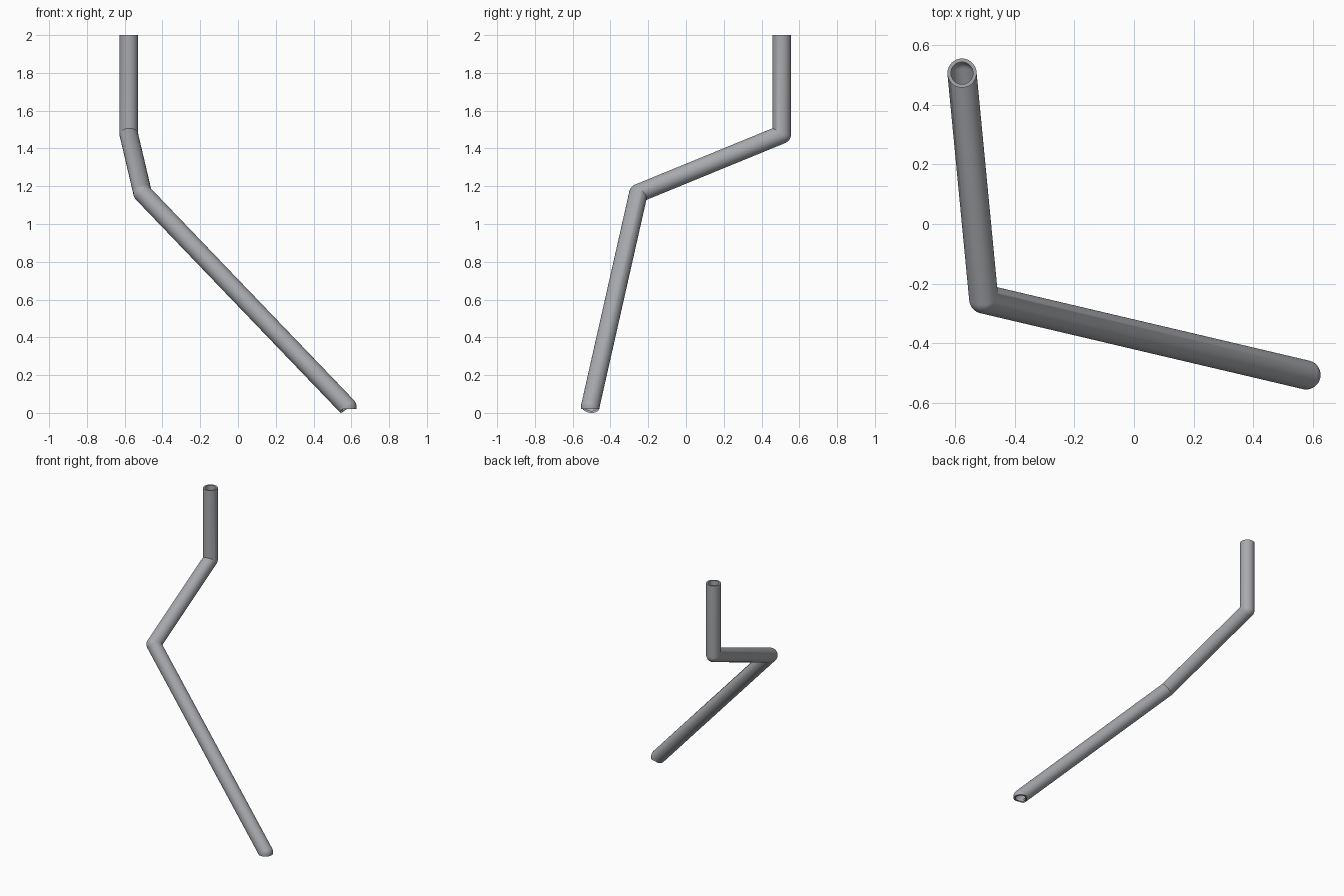
import bpy, bmesh, math
from mathutils import Vector, Quaternion

if "Cube" in bpy.data.objects:
    bpy.data.objects.remove(bpy.data.objects["Cube"])

R_OUT, R_IN = 0.049, 0.037
SIDES, TURN_STEPS = 48, 8
PATH = [Vector(p) for p in ((-0.578, 0.507, 2.0),
                            (-0.578, 0.507, 1.474),
                            (-0.505, -0.252, 1.163),
                            (0.578, -0.507, 0.034),
                            (0.578, -0.507, 0.021))]
CIRCLE = [Vector((math.cos(a), math.sin(a), 0))
          for a in (2 * math.pi * i / SIDES for i in range(SIDES))]


def sections(path, radius):
    """Point rings along the path: elbows round on the outside, mitred on the inside."""
    dirs = [(b - a).normalized() for a, b in zip(path, path[1:])]
    q = Vector((0, 0, 1)).rotation_difference(dirs[0])
    out = [[path[0] + q @ c * radius for c in CIRCLE]]
    for i, p in enumerate(path[1:-1]):
        a, b = dirs[i], dirs[i + 1]
        turn = a.rotation_difference(b)
        n, m = a + b, b - a
        mitred = i < len(path) - 3      # the stubby foot end stays unmitred
        for k in range(TURN_STEPS + 1):
            step = Quaternion().slerp(turn, k / TURN_STEPS)
            pts = []
            for c in CIRCLE:
                o = q @ c * radius
                if mitred and o.dot(m) > 0:
                    pts.append(p + o - a * (o.dot(n) / a.dot(n)))
                else:
                    pts.append(p + step @ o)
            out.append(pts)
        q = turn @ q
    out.append([path[-1] + q @ c * radius for c in CIRCLE])
    return out


def bridge(bm, a, b):
    for i in range(SIDES):
        j = (i + 1) % SIDES
        bm.faces.new((a[i], a[j], b[j], b[i]))


# Bent hollow pipe: outer wall, bore and two annular ends
bm = bmesh.new()
outer = [[bm.verts.new(p) for p in s] for s in sections(PATH, R_OUT)]
inner = [[bm.verts.new(p) for p in s] for s in sections(PATH, R_IN)]
for a, b in zip(outer, outer[1:]):
    bridge(bm, a, b)
for a, b in zip(inner, inner[1:]):
    bridge(bm, b, a)
bridge(bm, inner[0], outer[0])
bridge(bm, outer[-1], inner[-1])
bmesh.ops.remove_doubles(bm, verts=bm.verts, dist=1e-5)

mesh = bpy.data.meshes.new("bent_pipe")
bm.to_mesh(mesh)
bm.free()
pipe = bpy.data.objects.new("bent_pipe", mesh)
bpy.context.collection.objects.link(pipe)

# Dark steel
steel = bpy.data.materials.new("dark_steel")
steel.diffuse_color = (0.39, 0.40, 0.42, 1)
steel.use_nodes = True
steel.node_tree.nodes["Principled BSDF"].inputs["Base Color"].default_value = steel.diffuse_color
mesh.materials.append(steel)

bpy.context.view_layer.objects.active = pipe
pipe.select_set(True)
bpy.ops.object.shade_smooth_by_angle(angle=math.radians(35))
